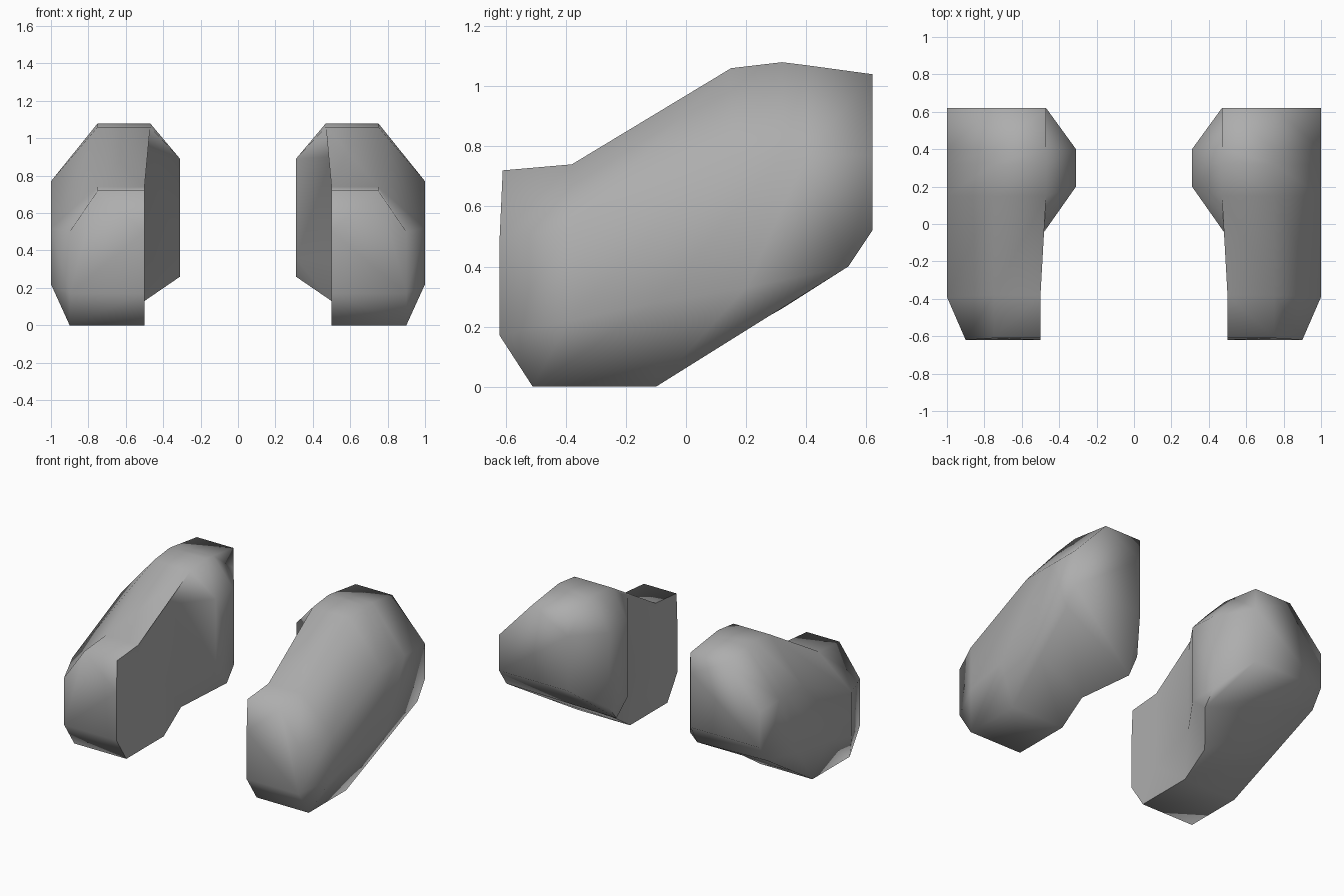
import bpy
import bmesh
import math
from mathutils import Vector

default_cube = bpy.data.objects.get("Cube")
if default_cube:
    bpy.data.objects.remove(default_cube, do_unlink=True)

# One plain grey for everything
grey = bpy.data.materials.new("plain_grey")
grey.use_nodes = True
colour = (0.42, 0.42, 0.42, 1)
grey.diffuse_color = colour
shader = next(node for node in grey.node_tree.nodes if node.type == "BSDF_PRINCIPLED")
shader.inputs["Base Color"].default_value = colour

# Lengthwise rails of the left shell, front to back, in order around the section
rails = {
    "bottom_inner": [(.5, -.62, .17), (.5, -.51, 0), (.5, -.1, 0),
                     (.5, .09, .13), (.31, .32, .26), (.47, .62, .52)],
    "bottom_outer": [(.9, -.62, .17), (.9, -.51, 0), (.9, -.1, 0),
                     (.95, .22, .2), (1, .54, .4), (1, .62, .52)],
    "outer_low": [(.9, -.62, .17), (1, -.39, .22), (1, -.1, .28),
                  (1, .2, .33), (1, .54, .4), (1, .62, .52)],
    "outer_high": [(.9, -.62, .5), (1, -.39, .52), (1, .15, .77),
                   (1, .32, .77), (1, .4, .77), (1, .62, .77)],
    "top_outer": [(.75, -.61, .72), (.75, -.38, .74), (.75, .15, 1.06),
                  (.75, .32, 1.08), (.75, .4, 1.07), (.75, .62, 1.04)],
    "top_inner": [(.5, -.61, .72), (.5, -.38, .74), (.47, .15, 1.06),
                  (.47, .32, 1.08), (.47, .4, 1.07), (.47, .62, 1.04)],
    "inner_high": [(.5, -.62, .5), (.5, -.38, .7), (.5, -.07, .9),
                   (.31, .2, .89), (.31, .4, .88), (.47, .62, .9)],
    "inner_low": [(.5, -.62, .17), (.5, -.39, .22), (.5, -.07, .34),
                  (.31, .2, .36), (.31, .4, .36), (.47, .62, .52)],
}


def build_shell(name, side):
    """Loft the rails into a closed shell on one side of the centre."""
    bm = bmesh.new()
    columns = [[bm.verts.new((side * x, y, z)) for x, y, z in rail]
               for rail in rails.values()]

    # Skin between neighbouring rails
    for column, following in zip(columns, columns[1:] + columns[:1]):
        for i in range(len(column) - 1):
            bm.faces.new((column[i], following[i], following[i + 1], column[i + 1]))

    # Front and back caps
    for end in (0, -1):
        bm.faces.new([column[end] for column in columns])

    bmesh.ops.remove_doubles(bm, verts=bm.verts, dist=0.001)
    bmesh.ops.recalc_face_normals(bm, faces=bm.faces)

    # Rounded shading, with crisp borders only around the inner wall
    for face in bm.faces:
        face.smooth = True
    for edge in bm.edges:
        middle = (edge.verts[0].co + edge.verts[1].co) / 2
        steep = edge.calc_face_angle(0) > math.radians(65)
        edge.smooth = not (steep and abs(middle.x) < 0.6)

    mesh = bpy.data.meshes.new(name)
    bm.to_mesh(mesh)
    bm.free()
    mesh.materials.append(grey)
    shell = bpy.data.objects.new(name, mesh)
    bpy.context.collection.objects.link(shell)
    return shell


build_shell("left_shell", 1)
build_shell("right_shell", -1)
